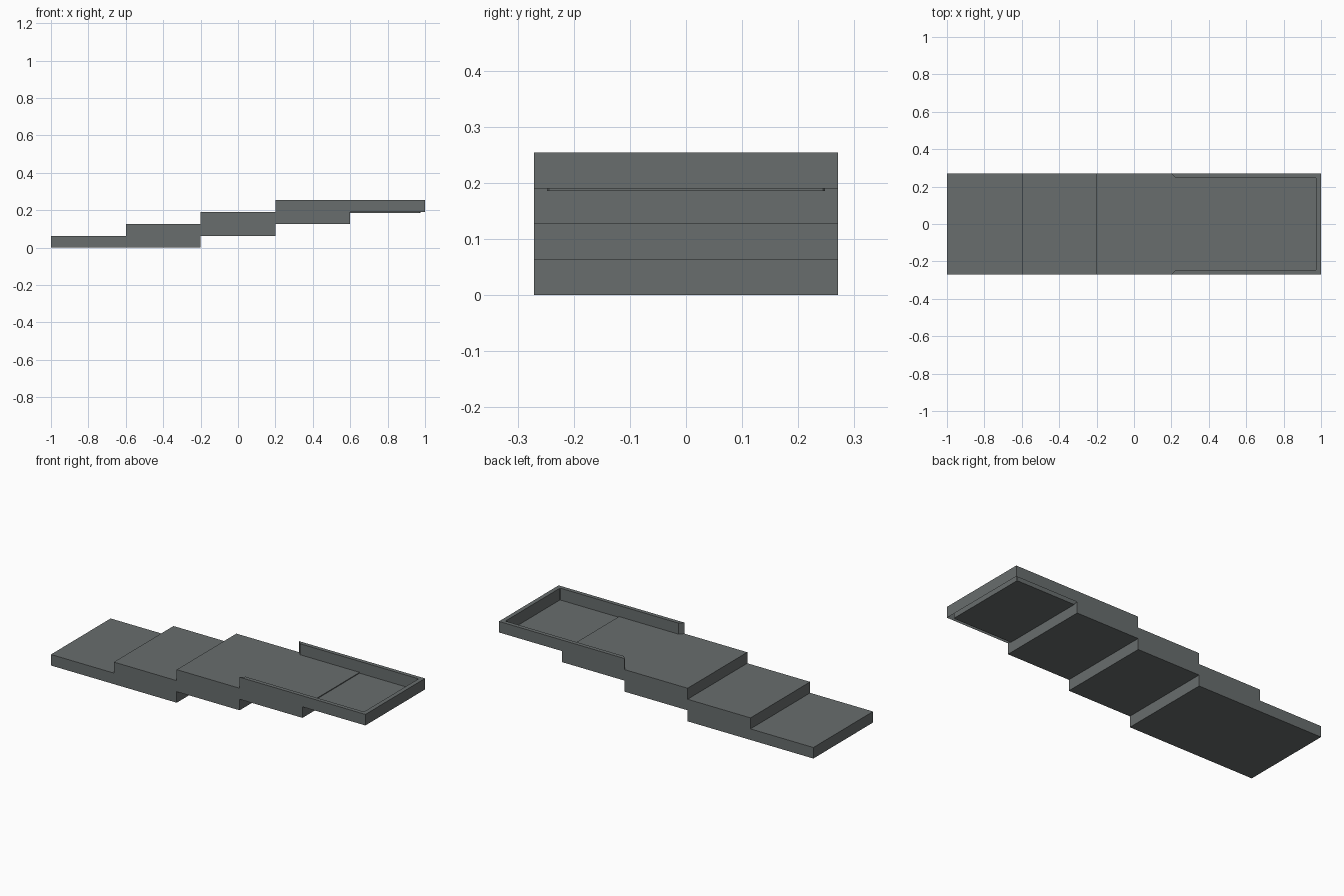
import bpy
import bmesh

if "Cube" in bpy.data.objects:
    bpy.data.objects.remove(bpy.data.objects["Cube"])

W = 0.271      # half width
H = 0.0634     # height of one step

grey = bpy.data.materials.new("dark_grey")
grey.diffuse_color = (.14, .155, .155, 1)
grey.use_nodes = True
grey.node_tree.nodes["Principled BSDF"].inputs["Base Color"].default_value = grey.diffuse_color


def finish(bm, name):
    bmesh.ops.recalc_face_normals(bm, faces=bm.faces)
    mesh = bpy.data.meshes.new(name)
    bm.to_mesh(mesh)
    bm.free()
    mesh.materials.append(grey)
    obj = bpy.data.objects.new(name, mesh)
    bpy.context.collection.objects.link(obj)
    return obj


# Stepped body: side profile (x, step level) extruded across the width
profile = [(-1, 0), (-.2, 0), (-.2, 1), (.2, 1), (.2, 2), (.6, 2), (.6, 3),
           (-.2, 3), (-.2, 2), (-.6, 2), (-.6, 1), (-1, 1)]
bm = bmesh.new()
side = bm.faces.new([bm.verts.new((x, -W, k * H)) for x, k in profile])
ext = bmesh.ops.extrude_face_region(bm, geom=[side], use_keep_orig=True)
bmesh.ops.translate(bm, vec=(0, 2 * W, 0),
                    verts=[g for g in ext["geom"] if isinstance(g, bmesh.types.BMVert)])
finish(bm, "stepped_body")

# Tray: U-shaped rim with mitred ends, open at the step end, hollow underneath
TOP, RIM_BASE, FLOOR = 4 * H, 3 * H, .1855
half_outer = [(.2, W), (.222, W), (.968, W), (1, W)]
half_inner = [(.2, W - .0005), (.222, .248), (.971, .248), (.975, .244)]


def mirrored(path):
    return path + [(x, -y) for x, y in reversed(path)]


bm = bmesh.new()


def row(path, z):
    return [bm.verts.new((x, y, z)) for x, y in mirrored(path)]


rows = [row(half_outer, RIM_BASE), row(half_outer, TOP),
        row(half_inner, TOP), row(half_inner, FLOOR)]
for a, b in zip(rows, rows[1:]):
    for i in range(len(a) - 1):
        bm.faces.new((a[i], a[i + 1], b[i + 1], b[i]))
# Rim ends and tray floor
for i in (0, -1):
    bm.faces.new([r[i] for r in rows])
bm.faces.new(rows[3])
finish(bm, "top_tray")
